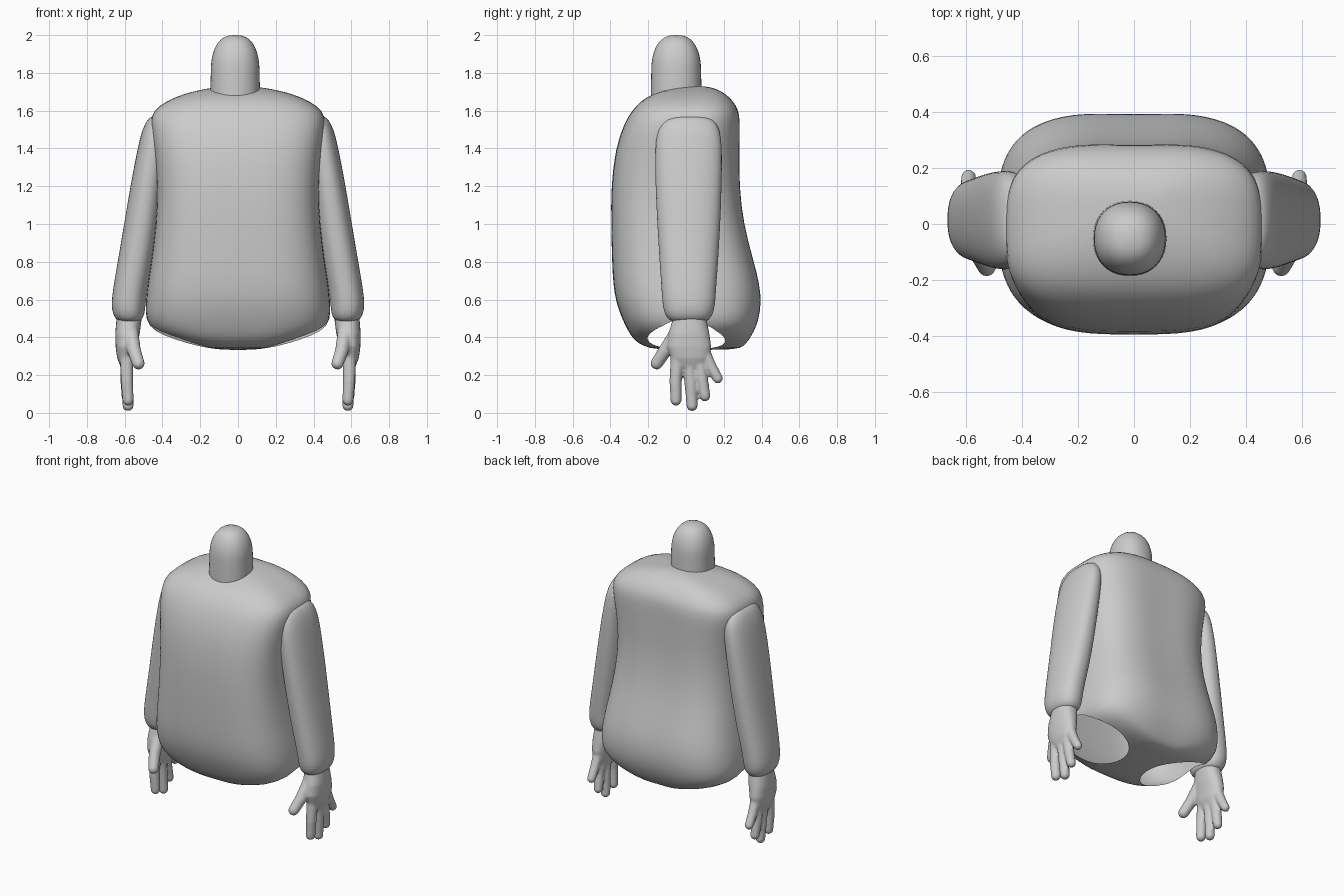
import bpy, bmesh, math
from mathutils import Vector, Matrix

if "Cube" in bpy.data.objects:
    bpy.data.objects.remove(bpy.data.objects["Cube"], do_unlink=True)

GREY = (0.6, 0.6, 0.6, 1.0)
grey = bpy.data.materials.new("plain grey")
grey.use_nodes = True
grey.diffuse_color = GREY
grey.node_tree.nodes["Principled BSDF"].inputs["Base Color"].default_value = GREY


def add_object(name, bm):
    bmesh.ops.recalc_face_normals(bm, faces=bm.faces)
    mesh = bpy.data.meshes.new(name)
    bm.to_mesh(mesh)
    bm.free()
    mesh.materials.append(grey)
    obj = bpy.data.objects.new(name, mesh)
    bpy.context.collection.objects.link(obj)
    return obj


def smooth(obj, degrees=40):
    bpy.ops.object.select_all(action="DESELECT")
    obj.select_set(True)
    bpy.context.view_layer.objects.active = obj
    bpy.ops.object.shade_smooth_by_angle(angle=math.radians(degrees))


def bake(obj):
    """Replace the mesh by its modified result."""
    graph = bpy.context.evaluated_depsgraph_get()
    mesh = bpy.data.meshes.new_from_object(obj.evaluated_get(graph))
    obj.modifiers.clear()
    obj.data = mesh


def power(value, exponent):
    return math.copysign(abs(value) ** exponent, value)


def loft(bm, rings, square=2.0, segments=40, side=1):
    """Skin rounded sections given as (z, x_min, x_max, y_min, y_max)."""
    loops = []
    for z, x0, x1, y0, y1 in rings:
        loop = []
        for i in range(segments):
            a = math.tau * i / segments
            x = (x0 + x1) / 2 + (x1 - x0) / 2 * power(math.cos(a), 2 / square)
            y = (y0 + y1) / 2 + (y1 - y0) / 2 * power(math.sin(a), 2 / square)
            loop.append(bm.verts.new((side * x, y, z)))
        loops.append(loop)
    for low, high in zip(loops, loops[1:]):
        for i in range(segments):
            j = (i + 1) % segments
            bm.faces.new((low[i], low[j], high[j], high[i]))
    bm.faces.new(loops[0])
    bm.faces.new(loops[-1])


# Torso: (z, half width, front, back)
TORSO = [
    (1.73, .07, .02, .10), (1.717, .17, -.08, .16), (1.692, .28, -.17, .205),
    (1.652, .38, -.24, .25), (1.6, .45, -.285, .28), (1.54, .468, -.325, .292),
    (1.4, .445, -.375, .288), (1.2, .425, -.397, .288), (1.0, .435, -.397, .31),
    (.8, .46, -.392, .365), (.68, .48, -.386, .396), (.58, .49, -.37, .404),
    (.49, .49, -.335, .39), (.43, .45, -.305, .365), (.385, .35, -.275, .34),
    (.355, .23, -.23, .315), (.332, .09, -.16, .28),
]
bm = bmesh.new()
loft(bm, [(z, -w, w, f, b) for z, w, f, b in TORSO], square=3.2, segments=48)
for v in bm.verts:
    # Shallow spine furrow down the back
    if v.co.y > 0.15 and v.co.z < 1.6:
        v.co.y -= 0.009 * math.exp(-(v.co.x / 0.12) ** 2)
torso = add_object("torso", bm)
torso.modifiers.new("rounding", "SUBSURF").levels = 1

# Leg openings, cut through the shell
HOLE = 0.205
cutters = []
for side in (1, -1):
    centre = Vector((side * 0.3, 0.005, 0.41))
    axis = Vector((side * 0.43, -0.12, -0.9)).normalized()
    turn = axis.to_track_quat("Z", "Y").to_matrix().to_4x4()
    bm = bmesh.new()
    bmesh.ops.create_cone(bm, cap_ends=True, segments=48, radius1=HOLE, radius2=HOLE,
                          depth=0.3, matrix=Matrix.Translation(centre) @ turn)
    cutter = add_object("leg_hole_cutter", bm)
    cutter.hide_render = True
    cut = torso.modifiers.new("leg hole", "BOOLEAN")
    cut.object = cutter
    cut.solver = "EXACT"
    cutters.append((cutter, centre, axis))
bake(torso)

# Remove the walls left by the cutters so that the shell is hollow
bm = bmesh.new()
bm.from_mesh(torso.data)
walls = set()
for face in bm.faces:
    for _, centre, axis in cutters:
        offsets = [v.co - centre for v in face.verts]
        if all((o - axis * o.dot(axis)).length < HOLE + 0.0005 and o.length < 0.4
               for o in offsets):
            walls.add(face)
bmesh.ops.delete(bm, geom=list(walls), context="FACES")
bm.to_mesh(torso.data)
bm.free()
for cutter, _, _ in cutters:
    bpy.data.objects.remove(cutter, do_unlink=True)
smooth(torso, 30)

# Neck stump with a domed top
bm = bmesh.new()
neck = [(1.62, 1.0), (1.72, 1.0), (1.82, .98)]
for i in range(1, 10):
    a = math.pi / 2 * i / 9.2
    neck.append((1.82 + 0.18 * math.sin(a), 0.98 * math.cos(a) ** 0.75))
loft(bm, [(z, -.015 - .131 * k, -.015 + .131 * k, -.052 - .134 * k, -.052 + .134 * k)
          for z, k in neck], square=2.2)
smooth(add_object("neck", bm))

# Sleeves: (z, inner, outer, front, back)
SLEEVE = [
    (1.572, .39, .45, -.06, .09), (1.558, .37, .478, -.115, .145),
    (1.5, .36, .508, -.152, .182), (1.4, .37, .532, -.165, .192),
    (1.2, .39, .57, -.162, .189), (1.0, .415, .603, -.152, .182),
    (.8, .447, .637, -.14, .17), (.65, .48, .663, -.129, .159),
    (.57, .49, .671, -.124, .154), (.52, .495, .662, -.112, .142),
    (.49, .51, .643, -.09, .12), (.48, .54, .61, -.06, .09),
]
# Palm in the same form, fingers as (point, point, point, tip radius)
PALM = [
    (.53, .51, .64, -.065, .105), (.48, .512, .645, -.075, .112),
    (.42, .52, .65, -.093, .124), (.35, .535, .648, -.1, .134),
    (.29, .542, .64, -.08, .125), (.24, .56, .62, -.04, .09),
]
FINGERS = {
    "thumb": ((.565, -.05, .42), (.55, -.11, .33), (.527, -.155, .262), .034),
    "index": ((.59, -.045, .30), (.588, -.055, .17), (.582, -.053, .068), .031),
    "middle": ((.59, .015, .30), (.587, .026, .16), (.582, .032, .039), .031),
    "ring": ((.59, .065, .30), (.592, .085, .18), (.588, .1, .09), .03),
    "little": ((.59, .09, .34), (.592, .13, .25), (.592, .168, .182), .028),
}
for side, label in ((1, "left"), (-1, "right")):
    bm = bmesh.new()
    loft(bm, SLEEVE, square=2.3, side=side)
    sleeve = add_object(label + "_sleeve", bm)
    sleeve.modifiers.new("rounding", "SUBSURF").levels = 1
    bake(sleeve)
    smooth(sleeve, 60)

    # Hand: palm and tapering finger beads fused into one skin
    bm = bmesh.new()
    loft(bm, PALM, square=2.3, segments=24, side=side)
    for root, knuckle, tip, radius in FINGERS.values():
        for start, end, swell in ((root, knuckle, 0.1), (knuckle, tip, 0)):
            for step in range(11):
                t = step / 10
                p = Vector(start).lerp(Vector(end), t)
                p.x *= side
                size = radius * (1.1 + swell - 0.1 * t)
                bmesh.ops.create_icosphere(bm, subdivisions=2, radius=size,
                                           matrix=Matrix.Translation(p))
    hand = add_object(label + "_hand", bm)
    remesh = hand.modifiers.new("fuse", "REMESH")
    remesh.mode = "VOXEL"
    remesh.voxel_size = 0.008
    relax = hand.modifiers.new("relax", "SMOOTH")
    relax.factor = 0.5
    relax.iterations = 4
    bake(hand)
    smooth(hand, 80)
